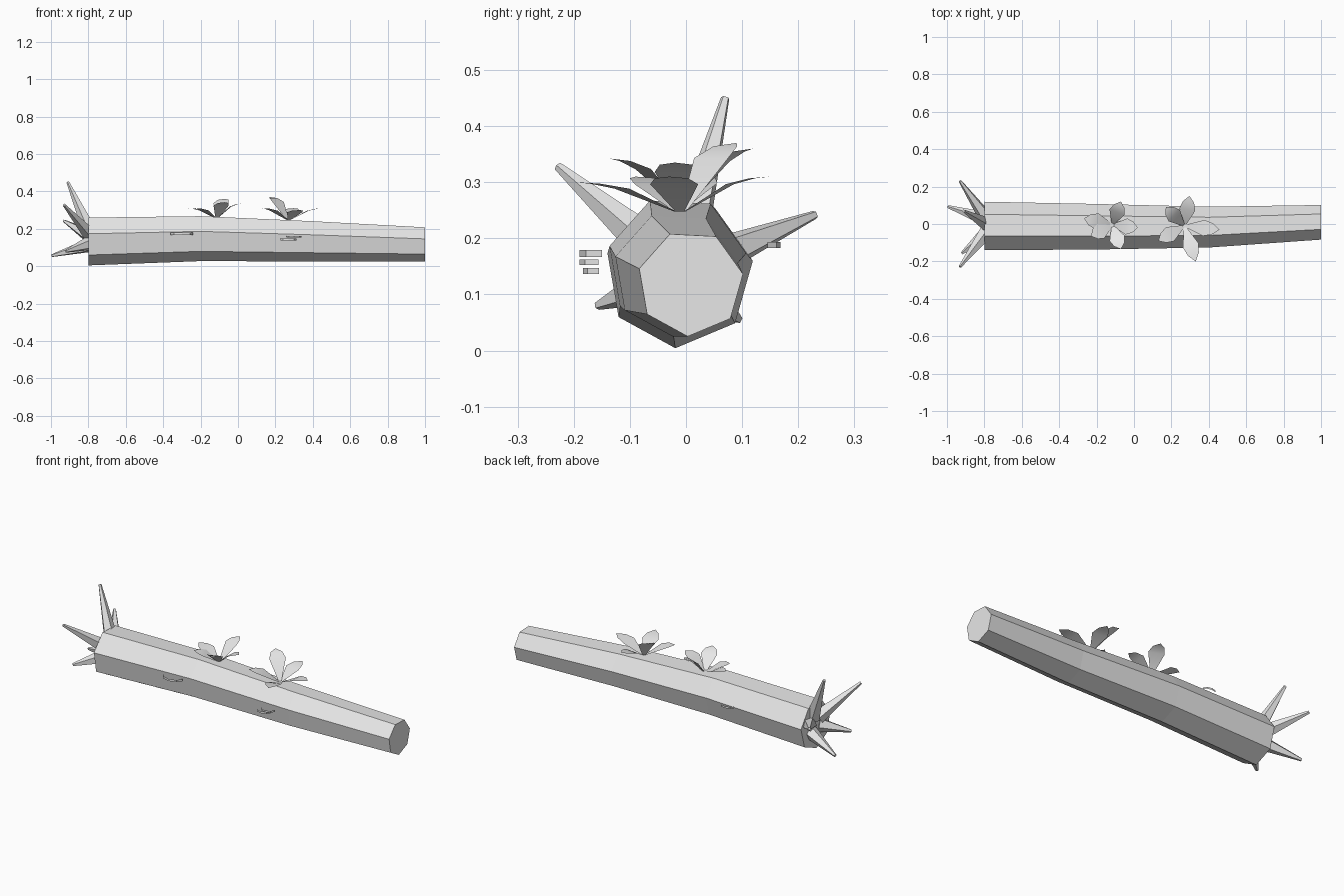
import bpy, bmesh
from math import sin, cos, pi, radians
from mathutils import Vector

cube = bpy.data.objects.get("Cube")
if cube:
    bpy.data.objects.remove(cube)

grey = bpy.data.materials.new("pale_grey")
grey.use_nodes = True
grey.diffuse_color = (0.8, 0.8, 0.8, 1)
grey.node_tree.nodes["Principled BSDF"].inputs["Base Color"].default_value = (0.8, 0.8, 0.8, 1)


def finish(name, bm, smooth=False, solid=True):
    if solid:
        bmesh.ops.recalc_face_normals(bm, faces=bm.faces)
    mesh = bpy.data.meshes.new(name)
    bm.to_mesh(mesh)
    bm.free()
    mesh.materials.append(grey)
    for p in mesh.polygons:
        p.use_smooth = smooth
    obj = bpy.data.objects.new(name, mesh)
    bpy.context.collection.objects.link(obj)
    return obj


def loft(name, rings):
    """Closed skin through rings of points."""
    bm = bmesh.new()
    loops = [[bm.verts.new(p) for p in ring] for ring in rings]
    n = len(loops[0])
    for a, b in zip(loops, loops[1:]):
        for i in range(n):
            j = (i + 1) % n
            bm.faces.new((a[i], a[j], b[j], b[i]))
    bm.faces.new(loops[0])
    bm.faces.new(loops[-1])
    return finish(name, bm)


# Seven-sided log: x, y, z, radius of each ring
def log_ring(x, y, z, r):
    angles = [radians(-93) + i * 2 * pi / 7 for i in range(7)]
    return [(x, y + r * cos(a), z + r * sin(a)) for a in angles]


loft("log", [log_ring(*s) for s in (
    (-0.8, -0.012, 0.137, 0.133), (-0.2, -0.016, 0.152, 0.125),
    (0.4, -0.018, 0.137, 0.112), (1.0, 0.008, 0.12, 0.095))])


# Tapered roots spreading from the broken end
def root(name, tip):
    tip = Vector(tip)
    centre = Vector((-0.79, -0.01, 0.14))
    out = (tip - centre) * Vector((0, 1, 1))
    base = centre + out.normalized() * 0.045
    axis = (tip - base).normalized()
    u = axis.orthogonal().normalized()
    v = axis.cross(u)
    rings = [[c + r * (cos(a) * u + sin(a) * v) for a in [i * 2 * pi / 5 for i in range(5)]]
             for c, r in ((base, 0.04), (tip, 0.008))]
    loft(name, rings)


for i, tip in enumerate(((-0.91, 0.07, 0.45), (-0.93, -0.228, 0.328), (-0.93, 0.23, 0.242),
                         (-0.995, 0.093, 0.056), (-0.92, -0.157, 0.08))):
    root(f"root_{i + 1}", tip)


# Leafy plants: every leaf is a bent strip, widest past its middle
def plant(name, centre, tips):
    bm = bmesh.new()
    centre = Vector(centre)
    for t in tips:
        span = Vector(t) - centre
        flat = Vector((span.x, span.y, 0))
        side = Vector((-flat.y, flat.x, 0)).normalized()
        rows = []
        for f, rise, w in ((0.05, 0, 0.008), (0.55, 0.78, 0.043), (0.8, 0.95, 0.03)):
            c = centre + flat * f + Vector((0, 0, span.z * rise))
            rows.append([bm.verts.new(c + side * w), bm.verts.new(c - side * w)])
        for a, b in zip(rows, rows[1:]):
            bm.faces.new((a[0], a[1], b[1], b[0]))
        bm.faces.new((rows[-1][0], rows[-1][1], bm.verts.new(t)))
    finish(name, bm, smooth=True, solid=False)


plant("left_plant", (0.27, -0.01, 0.248),
      ((0.297, 0.15, 0.31), (0.13, -0.09, 0.31), (0.33, -0.2, 0.3),
       (0.457, -0.03, 0.31), (0.17, 0.09, 0.37)))
plant("right_plant", (-0.115, -0.005, 0.258),
      ((-0.07, 0.12, 0.36), (-0.267, 0.03, 0.31), (-0.23, -0.065, 0.31),
       (-0.07, -0.135, 0.342), (0.02, -0.02, 0.335)))


# Curved bark flakes standing off the sides
def flake(name, x, y, z, half, depth, height):
    bm = bmesh.new()
    rows = []
    for i in range(5):
        a = pi * i / 4
        p = Vector((x - half * cos(a), y + depth * sin(a), z))
        rows.append([bm.verts.new(p), bm.verts.new(p + Vector((0, 0, height)))])
    for a, b in zip(rows, rows[1:]):
        face = (a[0], b[0], b[1], a[1])
        bm.faces.new(face if depth < 0 else face[::-1])
    finish(name, bm, solid=False)


flake("front_flake_1", -0.3, -0.15, 0.167, 0.06, -0.04, 0.012)
flake("front_flake_2", 0.3, -0.156, 0.152, 0.04, -0.034, 0.01)
flake("front_flake_3", 0.27, -0.155, 0.136, 0.042, -0.029, 0.011)
flake("back_flake", -0.36, 0.145, 0.183, 0.04, 0.023, 0.01)
